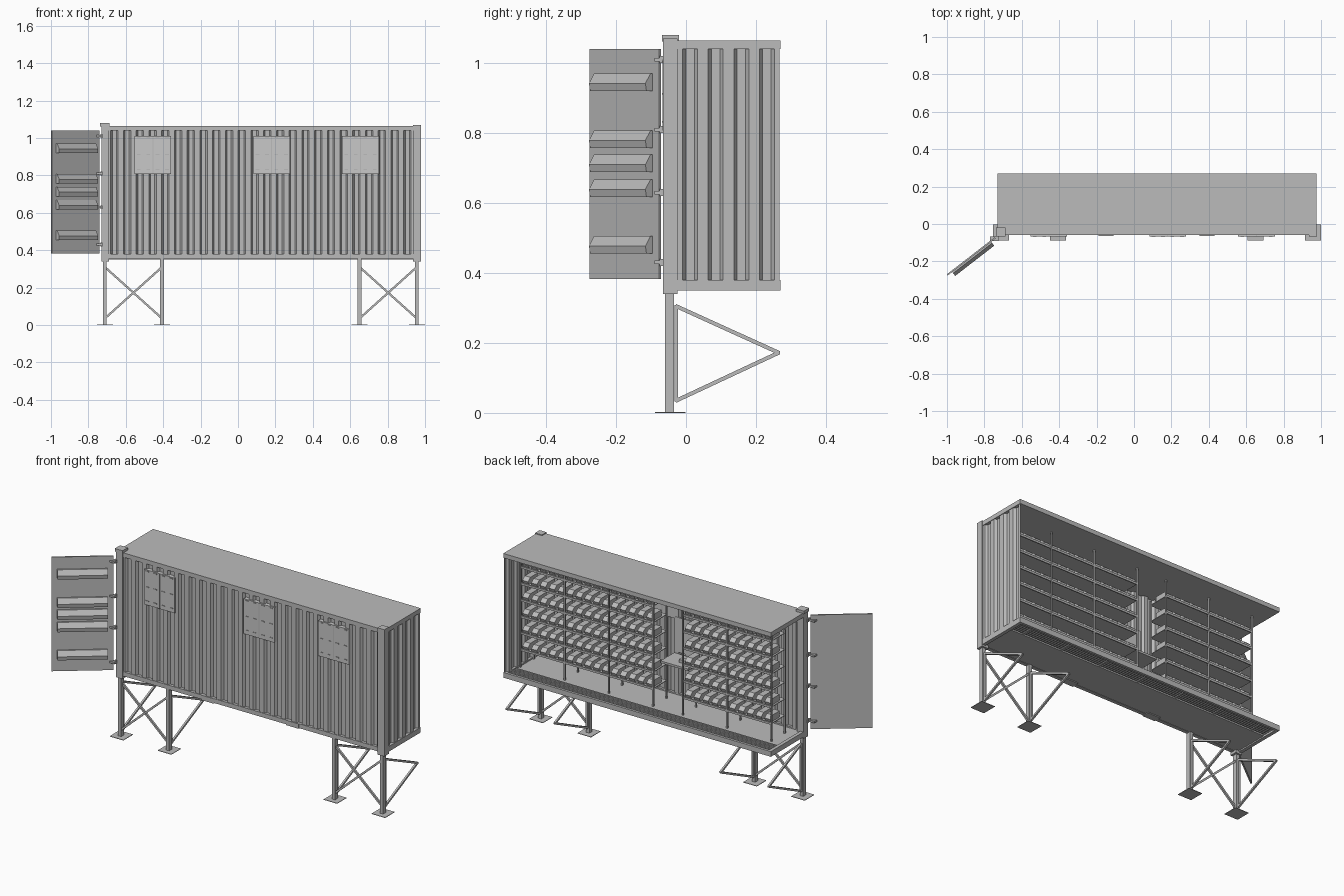
import bpy, bmesh
from mathutils import Vector, Matrix

cube = bpy.data.objects.get("Cube")
if cube:
    bpy.data.objects.remove(cube)


def material(name, v):
    m = bpy.data.materials.new(name)
    m.use_nodes = True
    m.diffuse_color = (v, v, v, 1)
    m.node_tree.nodes["Principled BSDF"].inputs["Base Color"].default_value = (v, v, v, 1)
    return m


GREY = material("steel grey", 0.5)
LIGHT = material("light grey", 0.58)


class Part:
    """Collects simple solids in one mesh, then becomes an object."""

    def __init__(self, name, mat=GREY):
        self.name, self.mat, self.bm = name, mat, bmesh.new()

    def box(self, x, y, z, matrix=Matrix()):
        size = [b - a for a, b in (x, y, z)]
        mid = [(a + b) / 2 for a, b in (x, y, z)]
        m = matrix @ Matrix.Translation(mid) @ Matrix.Diagonal((*size, 1))
        bmesh.ops.create_cube(self.bm, size=1, matrix=m)

    def beam(self, a, b, w):
        a, b = Vector(a), Vector(b)
        d = b - a
        rot = d.to_track_quat('Z', 'Y').to_matrix().to_4x4()
        h = d.length / 2 + w / 4
        self.box((-w / 2, w / 2), (-w / 2, w / 2), (-h, h), Matrix.Translation((a + b) / 2) @ rot)

    def prism(self, profile, x0, x1, matrix=Matrix()):
        ends = [[self.bm.verts.new(matrix @ Vector((x, *p))) for p in profile] for x in (x0, x1)]
        n = len(profile)
        self.bm.faces.new(ends[0])
        self.bm.faces.new(ends[1][::-1])
        for i in range(n):
            j = (i + 1) % n
            self.bm.faces.new((ends[0][i], ends[1][i], ends[1][j], ends[0][j]))

    def done(self):
        bmesh.ops.recalc_face_normals(self.bm, faces=self.bm.faces)
        mesh = bpy.data.meshes.new(self.name)
        self.bm.to_mesh(mesh)
        self.bm.free()
        mesh.materials.append(self.mat)
        ob = bpy.data.objects.new(self.name, mesh)
        bpy.context.collection.objects.link(ob)
        return ob


L, R, F, B = -0.73, 0.975, -0.06, 0.27
LOW, HIGH = 0.38, 1.04


def corrugated(name, start, end, count, place):
    """Sheet with trapezoid grooves; place maps (along, depth) to (x, y)."""
    p = Part(name)
    step = (end - start) / count
    line = [(start, 0)]
    for i in range(count):
        s = start + i * step
        line += [(s + step * f, d) for f, d in ((.2, 0), (.33, .014), (.67, .014), (.8, 0))]
    line.append((end, 0))
    cols = [[p.bm.verts.new((*place(a, d), z)) for z in (LOW, HIGH)] for a, d in line]
    for u, v in zip(cols, cols[1:]):
        p.bm.faces.new((u[0], v[0], v[1], u[1]))
    ob = p.done()
    s = ob.modifiers.new("thickness", 'SOLIDIFY')
    s.thickness, s.offset = 0.002, 0


# Walls
corrugated("front_wall", -0.695, 0.94, 24, lambda a, d: (a, F + 0.004 + d))
corrugated("end_wall", -0.025, 0.268, 4, lambda a, d: (R - 0.004 - d, a))

# Roof, corner posts and rails
p = Part("roof")
p.box((L, R), (F, B), (HIGH, 1.065))
p.done()

p = Part("corner_posts")
p.box((L, -0.69), (-0.066, -0.025), (0.34, 1.07))
p.box((0.935, 0.978), (-0.066, -0.025), (0.34, 1.07))
p.box((-0.737, -0.688), (-0.068, -0.02), (1.062, 1.08))
p.done()

p = Part("bottom_rails")
p.box((L, R), (F, -0.04), (0.355, LOW))
p.box((L, R), (0.255, B), (0.35, LOW))
for x in (L, R - 0.02):
    p.box((x, x + 0.02), (-0.025, B), (0.35, LOW))
for x in (-0.19, 0.35):
    p.box((x, x + 0.08), (F - 0.003, -0.02), (0.352, LOW))
p.done()

# Floor with a walkway grating along the open side
p = Part("floor")
p.box((L + 0.01, R - 0.01), (F + 0.015, 0.17), (0.357, 0.372))
p.done()
p = Part("walkway_grating")
for i in range(6):
    y = 0.177 + i * 0.0135
    p.box((L + 0.01, R - 0.01), (y, y + 0.007), (0.36, 0.376))
for i in range(7):
    x = L + 0.1 + i * 0.25
    p.box((x, x + 0.01), (0.165, 0.26), (0.357, 0.362))
p.done()

# Window shutters with hinge strips
p = Part("window_shutters", LIGHT)
h = Part("shutter_hinges")
for cx in (-0.455, 0.18, 0.655):
    for s in (-1, 1):
        x0, x1 = sorted((cx + s * 0.003, cx + s * 0.098))
        p.box((x0, x1), (-0.066, -0.038), (0.808, 1.01))
        for z in (0.83, 0.91, 1.0):
            for x in (x0 + 0.012, x1 - 0.032):
                h.box((x, x + 0.02), (-0.069, -0.064), (z, z + 0.004))
    h.box((cx - 0.003, cx + 0.003), (-0.067, -0.04), (0.808, 1.01))
p.done()
h.done()

# Shelving bays with storage bins
shelves, poles, bins = Part("shelves"), Part("shelf_poles"), Part("storage_bins")
BAY = 0.282
for right, bays in ((0.95, 3), (-0.085, 2)):
    left = right - bays * BAY
    for k in range(bays + 1):
        x = right - k * BAY
        poles.box((x - 0.004, x + 0.004), (0.145, 0.153), (0.37, HIGH))
        poles.box((x - 0.004, x + 0.004), (0.025, 0.033), (0.37, 0.97))
    for level in range(6):
        z = 0.475 + level * 0.095
        shelves.box((left, right), (0.025, 0.15), (z - 0.004, z))
        shelves.box((left, right), (0.146, 0.152), (z - 0.008, z + 0.004))
        for i in range(bays * 5):
            x = left + (i + 0.5) * BAY / 5
            bins.prism(((0.06, z), (0.14, z), (0.147, z + 0.018), (0.125, z + 0.036), (0.06, z + 0.036)),
                       x - 0.018, x + 0.018)
for part in (shelves, poles, bins):
    part.done()

# Work table and wall panel in the gap between the shelves
p = Part("work_table")
p.box((-0.075, 0.1), (-0.035, 0.09), (0.6, 0.612))
p.box((-0.03, 0.01), (0.02, 0.05), (0.612, 0.63))
p.done()
p = Part("wall_panel", LIGHT)
p.box((-0.075, 0.1), (-0.042, -0.036), (0.62, 0.82))
p.done()

# Open door, hinged on the front post, with sloped racks
hinge, tip = Vector((-0.742, -0.074, 0)), Vector((-0.998, -0.272, 0))
along = (tip - hinge).normalized()
out = Vector((-along.y, along.x, 0))
if out.y > 0:
    out = -out
W = (tip - hinge).length
M = Matrix.Translation(hinge) @ Matrix((along, out, (0, 0, 1))).transposed().to_4x4()
p = Part("door")
p.box((0, W), (-0.004, 0.004), (0.383, HIGH), M)
p.done()
p = Part("door_racks")
for z in (0.455, 0.617, 0.688, 0.757, 0.92):
    p.prism(((0.003, z), (0.026, z), (0.03, z + 0.022), (0.012, z + 0.05), (0.003, z + 0.05)),
            0.03, W - 0.03, M)
p.done()
p = Part("door_hinges")
for z in (0.43, 0.63, 0.81, 1.01):
    p.box((-0.77, -0.725), (-0.09, -0.068), (z - 0.005, z + 0.005))
    p.box((-0.735, -0.725), (-0.076, -0.058), (z - 0.01, z + 0.01))
p.done()

# Legs with feet, cross braces and triangular side braces
legs, feet, braces = Part("legs"), Part("feet"), Part("leg_braces")
for a, b in ((-0.712, -0.406), (0.65, 0.956)):
    for x in (a, b):
        legs.box((x - 0.01, x + 0.01), (-0.06, -0.035), (0, 0.358))
        feet.box((x - 0.043, x + 0.043), (-0.088, -0.002), (0, 0.003))
        corners = [(x, -0.028, 0.305), (x, 0.265, 0.172), (x, -0.028, 0.035)]
        for i in range(3):
            braces.beam(corners[i], corners[i - 1], 0.011)
    braces.beam((a, -0.045, 0.31), (b, -0.045, 0.035), 0.011)
    braces.beam((a, -0.051, 0.035), (b, -0.051, 0.31), 0.011)
for part in (legs, feet, braces):
    part.done()
